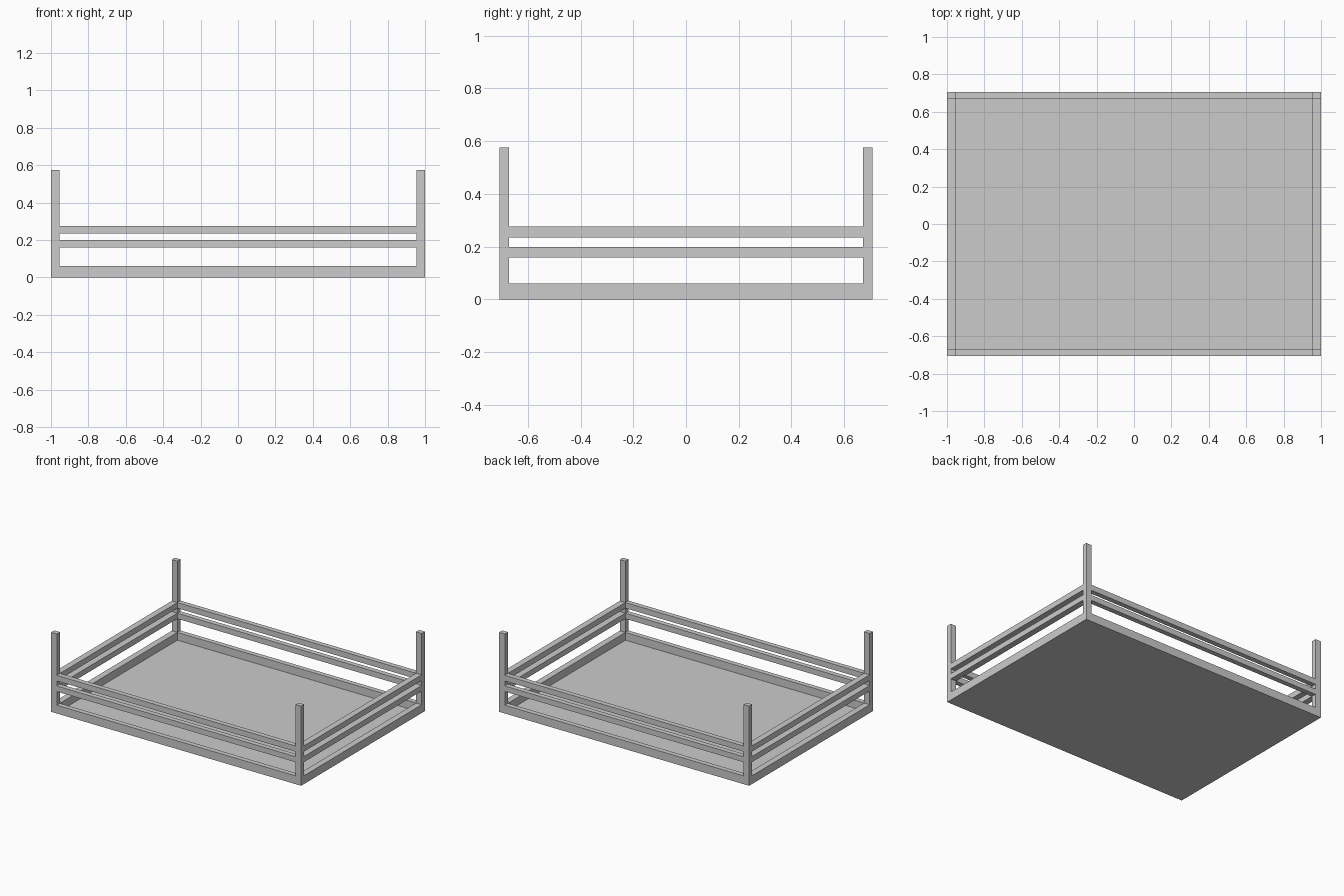
import bpy

if "Cube" in bpy.data.objects:
    bpy.data.objects.remove(bpy.data.objects["Cube"])

X, Y = 1.0, 0.707        # outer half sizes
PX, PY = 0.045, 0.036    # post cross-section
POST_H = 0.575


def box(name, lo, hi):
    mid = [(a + b) / 2 for a, b in zip(lo, hi)]
    bpy.ops.mesh.primitive_cube_add(size=1, location=mid)
    ob = bpy.context.object
    ob.name = name
    ob.scale = [b - a for a, b in zip(lo, hi)]
    bpy.ops.object.transform_apply(location=True, rotation=True, scale=True)
    return ob


def mirrored(ob, x=False, y=False):
    m = ob.modifiers.new("Mirror", 'MIRROR')
    m.use_axis = (x, y, False)


# Corner posts
post = box("corner_posts", (X - PX, Y - PY, 0), (X, Y, POST_H))
mirrored(post, x=True, y=True)

# Base frame and the two rails above it, running between the posts
for name, z0, z1 in (("base", 0, 0.06), ("lower", 0.159, 0.199), ("upper", 0.235, 0.276)):
    long_rail = box(name + "_long_rails", (-X + PX, -Y, z0), (X - PX, -Y + PY, z1))
    mirrored(long_rail, y=True)
    short_rail = box(name + "_short_rails", (X - PX, -Y + PY, z0), (X, Y - PY, z1))
    mirrored(short_rail, x=True)

# Thin floor panel inside the base frame
box("floor_panel", (-X + PX, -Y + PY, 0), (X - PX, Y - PY, 0.004))
